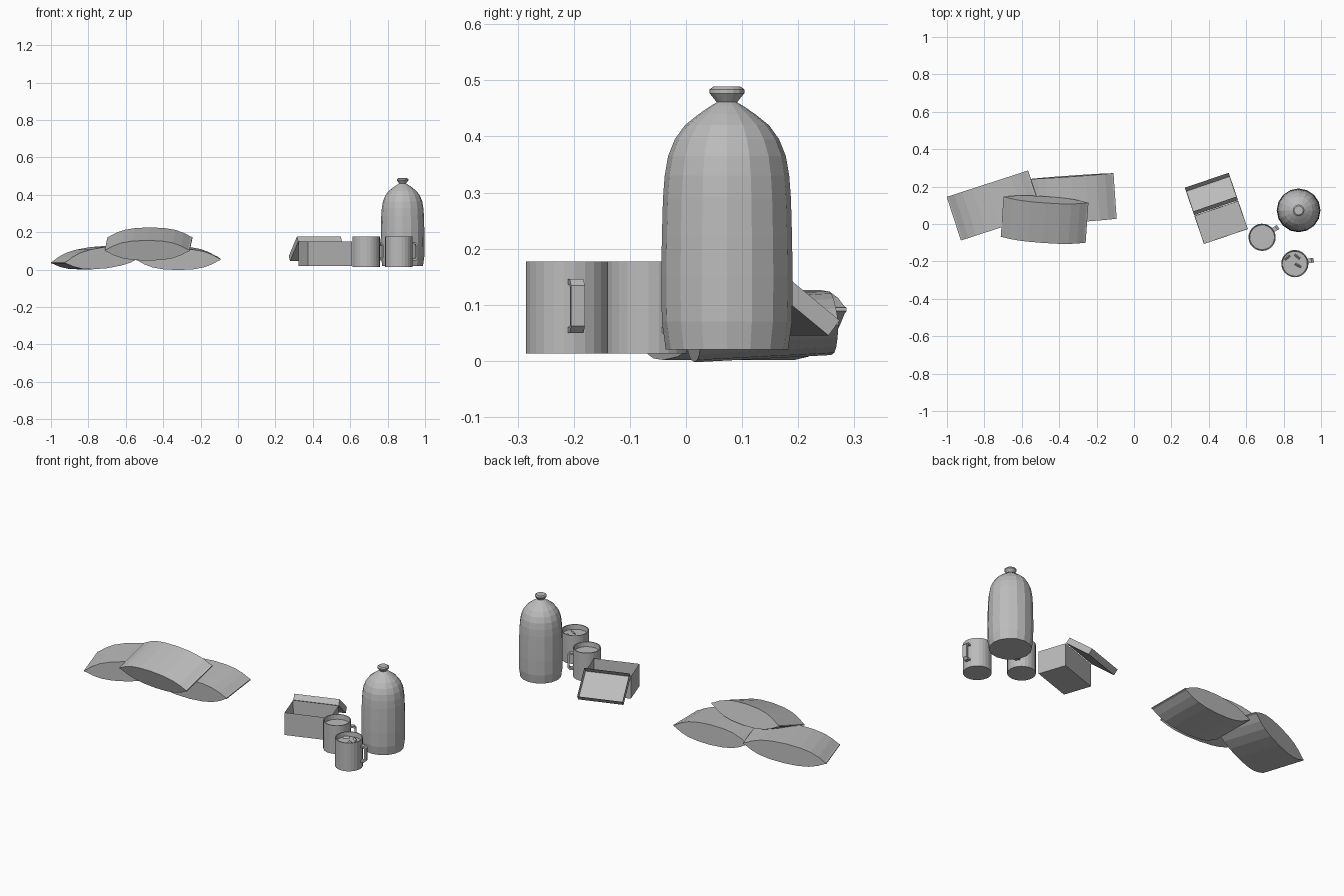
import bpy, bmesh, math
from mathutils import Matrix, Vector

if "Cube" in bpy.data.objects:
    bpy.data.objects.remove(bpy.data.objects["Cube"])

grey = bpy.data.materials.new("plain_grey")
grey.diffuse_color = (0.5, 0.5, 0.5, 1)
grey.use_nodes = True
grey.node_tree.nodes["Principled BSDF"].inputs["Base Color"].default_value = grey.diffuse_color


def make(name, bm, matrix=Matrix(), fix=True):
    if fix:
        bmesh.ops.recalc_face_normals(bm, faces=bm.faces[:])
    me = bpy.data.meshes.new(name)
    bm.to_mesh(me)
    bm.free()
    me.materials.append(grey)
    ob = bpy.data.objects.new(name, me)
    ob.matrix_world = matrix
    bpy.context.collection.objects.link(ob)
    return ob


def place(x, y, z, rz=0, ry=0, rx=0):
    r = lambda a, ax: Matrix.Rotation(math.radians(a), 4, ax)
    return Matrix.Translation((x, y, z)) @ r(rz, 'Z') @ r(ry, 'Y') @ r(rx, 'X')


def lathe(profile, sides):
    """Revolve (radius, height) points about z, capping both ends."""
    bm = bmesh.new()
    rings = [[bm.verts.new((r * math.cos(math.tau * i / sides),
                            r * math.sin(math.tau * i / sides), z))
              for i in range(sides)] for r, z in profile]
    for a, b in zip(rings, rings[1:]):
        for i in range(sides):
            j = (i + 1) % sides
            bm.faces.new((a[i], a[j], b[j], b[i]))
    bm.faces.new(rings[0][::-1])
    bm.faces.new(rings[-1])
    return bm


# Tied upright sack with a knotted top
make("upright_sack", lathe([
    (0.109, 0.02), (0.116, 0.07), (0.117, 0.15), (0.116, 0.22), (0.114, 0.29),
    (0.111, 0.33), (0.105, 0.365), (0.093, 0.395), (0.075, 0.42), (0.05, 0.44),
    (0.028, 0.455), (0.018, 0.461), (0.031, 0.477), (0.031, 0.484),
    (0.024, 0.489)], 16), place(0.88, 0.073, 0))


# Pillow-shaped bags: a lens profile extruded across, with flat sealed ends
def pillow(name, length, width, matrix):
    half = [(-1, .003), (-.955, .006), (-.8, .026), (-.6, .043), (-.35, .053),
            (0, .057), (.35, .053), (.6, .043), (.8, .026), (.955, .006), (1, .003)]
    outline = half + [(s, -t) for s, t in reversed(half)]
    bm = bmesh.new()
    sides = [[bm.verts.new((s * length / 2, y, t)) for s, t in outline]
             for y in (-width / 2, width / 2)]
    n = len(outline)
    bm.faces.new(sides[0])
    bm.faces.new(sides[1][::-1])
    for i in range(n):
        j = (i + 1) % n
        bm.faces.new((sides[0][i], sides[1][i], sides[1][j], sides[0][j]))
    make(name, bm, matrix)


pillow("left_bag", 0.46, 0.245, place(-0.746, 0.099, 0.064, 18, -7))
pillow("right_bag", 0.455, 0.245, place(-0.328, 0.134, 0.061, 4, 0, 3))
pillow("top_bag", 0.455, 0.225, place(-0.478, 0.023, 0.137, -4, 0, 18))


# Open trays serve as the carton and its lid
def tray(name, w, d, h, matrix, wall=0.003):
    bm = bmesh.new()
    bmesh.ops.create_cube(bm, size=1, matrix=Matrix.Translation((w / 2, d / 2, h / 2))
                          @ Matrix.Diagonal((w, d, h, 1)))
    top = [f for f in bm.faces if f.normal.z > 0.9]
    bmesh.ops.inset_region(bm, faces=top, thickness=wall)
    bmesh.ops.translate(bm, verts=top[0].verts[:], vec=(0, 0, wall - h))
    make(name, bm, matrix)


carton = place(0.374, -0.107, 0.02, 18.8)
tray("carton", 0.248, 0.16, 0.13, carton)
tray("carton_lid", 0.248, 0.17, 0.034,
     carton @ place(0, 0.163, 0.13, 0, 0, -38))


# Mugs with a filled surface and a chamfered handle
def mug(name, x, y, angle):
    m = place(x, y, 0, angle)
    make(name + "_body", lathe([(0.073, 0.013), (0.073, 0.177), (0.068, 0.177),
                                (0.066, 0.15)], 24), m)
    path = [(.068, .146), (.09, .146), (.102, .134), (.102, .062), (.09, .05), (.068, .05)]
    inner = [(.068, .136), (.087, .136), (.092, .13), (.092, .066), (.087, .06), (.068, .06)]
    bm = bmesh.new()
    loops = [[bm.verts.new((p[0], w, p[1])) for p, w in
              ((o, -.0125), (o, .0125), (i, .0125), (i, -.0125))]
             for o, i in zip(path, inner)]
    for a, b in zip(loops, loops[1:]):
        for k in range(4):
            q = (k + 1) % 4
            bm.faces.new((a[k], a[q], b[q], b[k]))
    bm.faces.new(loops[0])
    bm.faces.new(loops[-1][::-1])
    make(name + "_handle", bm, m)


mug("back_mug", 0.685, -0.071, 33)
mug("front_mug", 0.86, -0.212, 11)

# Small chips floating in the front mug
for i, (x, y, a) in enumerate([(0.82, -0.18, 40), (0.872, -0.175, -40), (0.877, -0.222, -28)]):
    bm = bmesh.new()
    bmesh.ops.create_cube(bm, size=1, matrix=Matrix.Diagonal((0.035, 0.014, 0.006, 1)))
    make("floating_chip_%d" % (i + 1), bm, place(x, y, 0.152, a, 0, 50))
